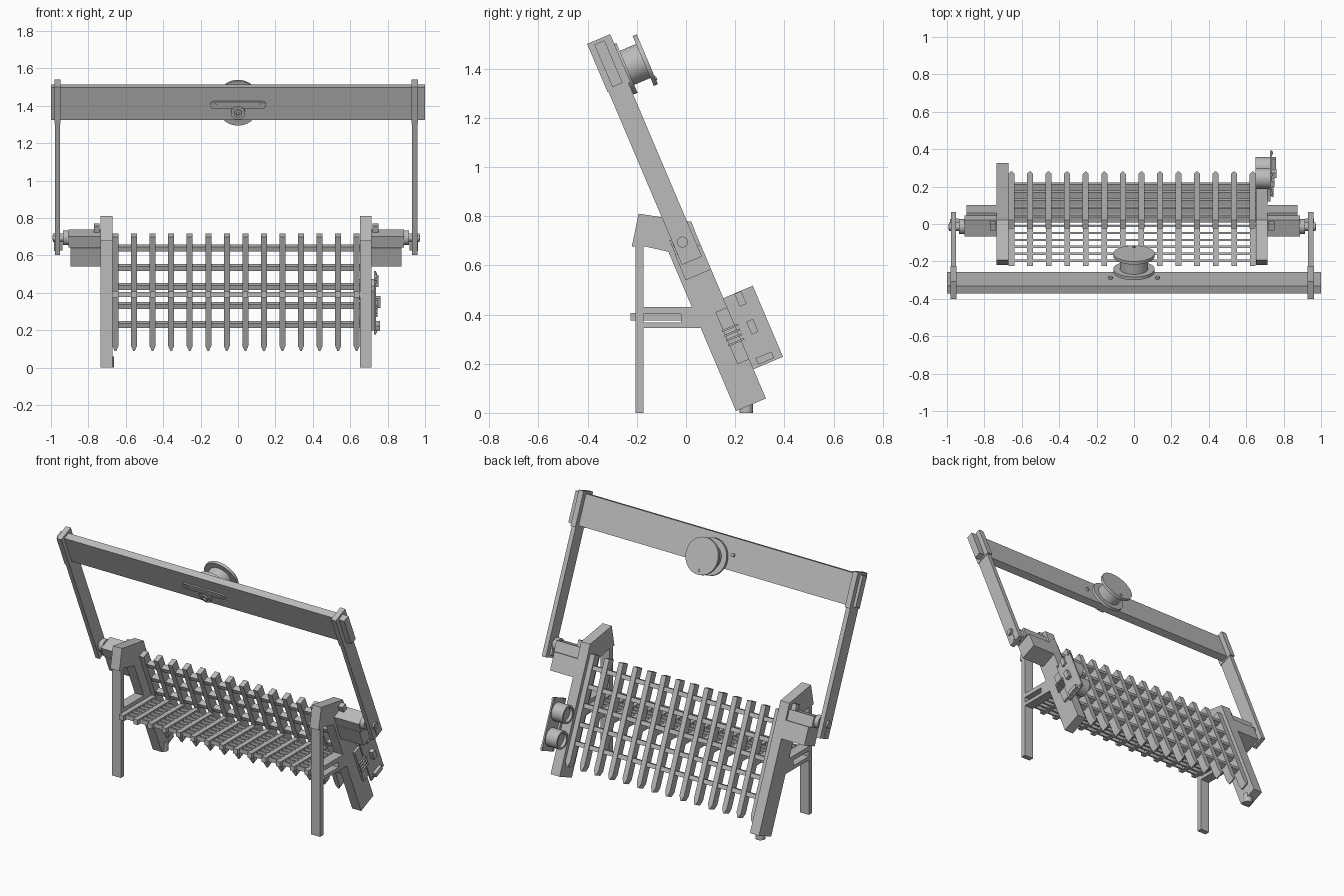
import bpy, bmesh, math
from mathutils import Matrix, Vector

if "Cube" in bpy.data.objects:
    bpy.data.objects.remove(bpy.data.objects["Cube"])

grey = bpy.data.materials.new("plain_grey")
grey.use_nodes = True
colour = (0.5, 0.5, 0.5, 1)
grey.diffuse_color = colour
grey.node_tree.nodes["Principled BSDF"].inputs["Base Color"].default_value = colour

TILT = Matrix.Rotation(math.radians(23), 4, 'X')   # lean of the rear frame
FLAT = Matrix.Identity(4)
MID = -0.01                                        # centre plane of the frame


def finish(name, bm, frame, smooth=False):
    bmesh.ops.transform(bm, matrix=frame, verts=bm.verts)
    bmesh.ops.recalc_face_normals(bm, faces=bm.faces)
    mesh = bpy.data.meshes.new(name)
    bm.to_mesh(mesh)
    bm.free()
    mesh.materials.append(grey)
    obj = bpy.data.objects.new(name, mesh)
    bpy.context.collection.objects.link(obj)
    if smooth:
        bpy.ops.object.select_all(action='DESELECT')
        obj.select_set(True)
        bpy.context.view_layer.objects.active = obj
        bpy.ops.object.shade_smooth_by_angle(angle=math.radians(35))
    return obj


def add_box(bm, x, y, z):
    size = Vector((x[1] - x[0], y[1] - y[0], z[1] - z[0]))
    mid = Vector((sum(x), sum(y), sum(z))) / 2
    m = Matrix.Translation(mid) @ Matrix.Diagonal(size).to_4x4()
    bmesh.ops.create_cube(bm, size=1, matrix=m)


def box(name, x, y, z, frame=TILT):
    bm = bmesh.new()
    add_box(bm, x, y, z)
    return finish(name, bm, frame)


def add_prism(bm, points, vector):
    face = bm.faces.new([bm.verts.new(p) for p in points])
    out = bmesh.ops.extrude_face_region(bm, geom=[face])
    verts = [g for g in out["geom"] if isinstance(g, bmesh.types.BMVert)]
    bmesh.ops.translate(bm, verts=verts, vec=vector)


def lathe(name, profile, centre, axis, frame=TILT, steps=32):
    """Spin (radius, height) points about an axis through centre."""
    bm = bmesh.new()
    verts = [bm.verts.new((r, 0, h)) for r, h in profile]
    edges = [bm.edges.new(pair) for pair in zip(verts, verts[1:])]
    bmesh.ops.spin(bm, geom=verts + edges, cent=(0, 0, 0), axis=(0, 0, 1),
                   angle=math.tau, steps=steps, use_duplicate=False)
    bmesh.ops.remove_doubles(bm, verts=bm.verts, dist=1e-5)
    turn = Vector((0, 0, 1)).rotation_difference(Vector(axis)).to_matrix().to_4x4()
    bmesh.ops.transform(bm, matrix=Matrix.Translation(centre) @ turn, verts=bm.verts)
    return finish(name, bm, frame, True)


def rod(name, radius, length, centre, axis, frame=TILT):
    h = length / 2
    return lathe(name, [(0, -h), (radius, -h), (radius, h), (0, h)], centre, axis, frame)


# Frame, arm and motor on each side
for s, side in ((-1, "right"), (1, "left")):
    def span(a, b):
        return sorted((MID + s * a, MID + s * b))
    leg_x = span(0.662, 0.725)
    box(side + "_rear_leg", leg_x, (0.19, 0.322), (-0.073, 0.705))
    box(side + "_front_leg", leg_x, (-0.205, -0.172), (0, 0.70), FLAT)

    # Gusset joining the two legs
    bm = bmesh.new()
    outline = [(-0.193, 0.81), (0.022, 0.777), (0.04, 0.73), (-0.05, 0.65),
               (-0.172, 0.678), (-0.22, 0.677)]
    add_prism(bm, [(leg_x[0], y, z) for y, z in outline], (leg_x[1] - leg_x[0], 0, 0))
    finish(side + "_gusset", bm, FLAT)

    # Slotted brace between the legs
    bm = bmesh.new()
    add_box(bm, leg_x, (-0.172, 0.15), (0.402, 0.43))
    add_box(bm, leg_x, (-0.172, 0.15), (0.345, 0.368))
    add_box(bm, leg_x, (-0.02, 0.15), (0.368, 0.402))
    finish(side + "_brace", bm, FLAT)

    # Swinging arm with its end bracket
    box(side + "_arm", span(0.941, 0.969), (0.22, 0.308), (0.56, 1.53))
    box(side + "_arm_bracket", span(0.938, 0.972), (0.216, 0.318), (1.325, 1.538))

    # Motor, mount and output shaft
    box(side + "_motor_mount", span(0.725, 0.885), (0.21, 0.322), (0.497, 0.607))
    box(side + "_motor", span(0.725, 0.897), (0.212, 0.308), (0.607, 0.672))
    box(side + "_motor_plug", span(0.73, 0.76), (0.265, 0.30), (0.672, 0.71))
    rod(side + "_motor_collar", 0.04, 0.03, (MID + s * 0.91, 0.258, 0.645), (1, 0, 0))
    rod(side + "_motor_shaft", 0.022, 0.09, (MID + s * 0.935, 0.258, 0.645), (1, 0, 0))
    rod(side + "_shaft_nut", 0.014, 0.016, (MID + s * 0.974, 0.258, 0.645), (1, 0, 0))
    box(side + "_arm_horn", span(0.928, 0.942), (0.245, 0.275), (0.575, 0.66))
    box(side + "_horn_plate", span(0.966, 0.973), (0.25, 0.27), (0.57, 0.625))

# Cross beam
box("cross_beam", (-1, 1), (0.242, 0.287), (1.336, 1.524))

# Plate, bolts and hub on the front of the beam
bm = bmesh.new()
ends = []
for cx, start in ((0.13, -90), (-0.13, 90)):
    for i in range(9):
        a = math.radians(start + i * 22.5)
        ends.append((cx + 0.02 * math.cos(a), 0.242, 1.425 + 0.02 * math.sin(a)))
add_prism(bm, ends, (0, -0.008, 0))
finish("beam_plate", bm, TILT)
for i, x in enumerate((-0.125, 0.125)):
    rod("plate_bolt_%d" % i, 0.011, 0.07, (x, 0.265, 1.425), (0, 1, 0))
lathe("spool_hub", [(0, 0), (0.038, 0), (0.038, 0.012), (0.022, 0.012),
                    (0.022, 0.02), (0.01, 0.02), (0.01, 0.006), (0, 0.006)],
      (0, 0.242, 1.38), (0, -1, 0))

# Spool behind the beam
lathe("spool", [(0, 0), (0.04, 0), (0.04, 0.022), (0.11, 0.022), (0.11, 0.04),
                (0.075, 0.04), (0.075, 0.112), (0.11, 0.112), (0.11, 0.13), (0, 0.13)],
      (0, 0.287, 1.385), (0, 1, 0), steps=48)
rod("spool_pin", 0.008, 0.008, (0, 0.418, 1.30), (0, 1, 0))

# Rake: pointed bars joined by rails
bar_xs = [-0.655 + i * 0.0992 for i in range(14)]
bm = bmesh.new()
for x in bar_xs:
    w = 0.016
    points = [(x - w, 0.652), (x - w, 0.02), (x - 0.004, -0.01),
              (x + 0.004, -0.01), (x + w, 0.02), (x + w, 0.652)]
    add_prism(bm, [(px, 0.25, pz) for px, pz in points], (0, 0.05, 0))
finish("rake_bars", bm, TILT)

bm = bmesh.new()
for i in range(5):
    z = 0.133 + i * 0.111
    add_box(bm, (-0.675, 0.655), (0.258, 0.292), (z - 0.013, z + 0.013))
finish("rake_rails", bm, TILT)

# Level platform: fingers and thin slats
bm = bmesh.new()
for x in bar_xs:
    add_box(bm, (x - 0.015, x + 0.015), (-0.225, 0.11), (0.375, 0.407))
finish("platform_fingers", bm, FLAT)
bm = bmesh.new()
for i in range(8):
    y = -0.196 + i * 0.037
    add_box(bm, (-0.672, 0.652), (y - 0.006, y + 0.006), (0.378, 0.404))
finish("platform_slats", bm, FLAT)

# Circuit board beside the left leg, with two sensor cups on its inner face
box("circuit_board", (0.728, 0.738), (0.32, 0.452), (0.056, 0.37))
box("board_mount", (0.715, 0.73), (0.27, 0.34), (0.10, 0.33))
for i, z in enumerate((0.29, 0.14)):
    lathe("sensor_cup_%d" % i, [(0, 0), (0.056, 0), (0.056, 0.08), (0.044, 0.08),
                                (0.044, 0.06), (0, 0.06)],
          (0.729, 0.388, z), (-1, 0, 0))

# Chips, pins and corner screws on the outer face of the board
chips = ((0.385, 0.34, 0.015, 0.028, 0.012), (0.385, 0.217, 0.015, 0.028, 0.025),
         (0.382, 0.08, 0.035, 0.014, 0.02))
for i, (y, z, hy, hz, depth) in enumerate(chips):
    box("board_chip_%d" % i, (0.738, 0.738 + depth), (y - hy, y + hy), (z - hz, z + hz))
bm = bmesh.new()
for i in range(4):
    z = 0.185 + i * 0.021
    add_box(bm, (0.736, 0.745), (0.265, 0.335), (z - 0.004, z + 0.004))
finish("board_pins", bm, TILT)
for y in (0.332, 0.44):
    for z in (0.068, 0.358):
        rod("board_screw", 0.008, 0.018, (0.735, y, z), (1, 0, 0))

# Round foot under the right rear leg
rod("rear_foot", 0.028, 0.06, (-0.69, 0.245, 0.03), (0, 0, 1), FLAT)
